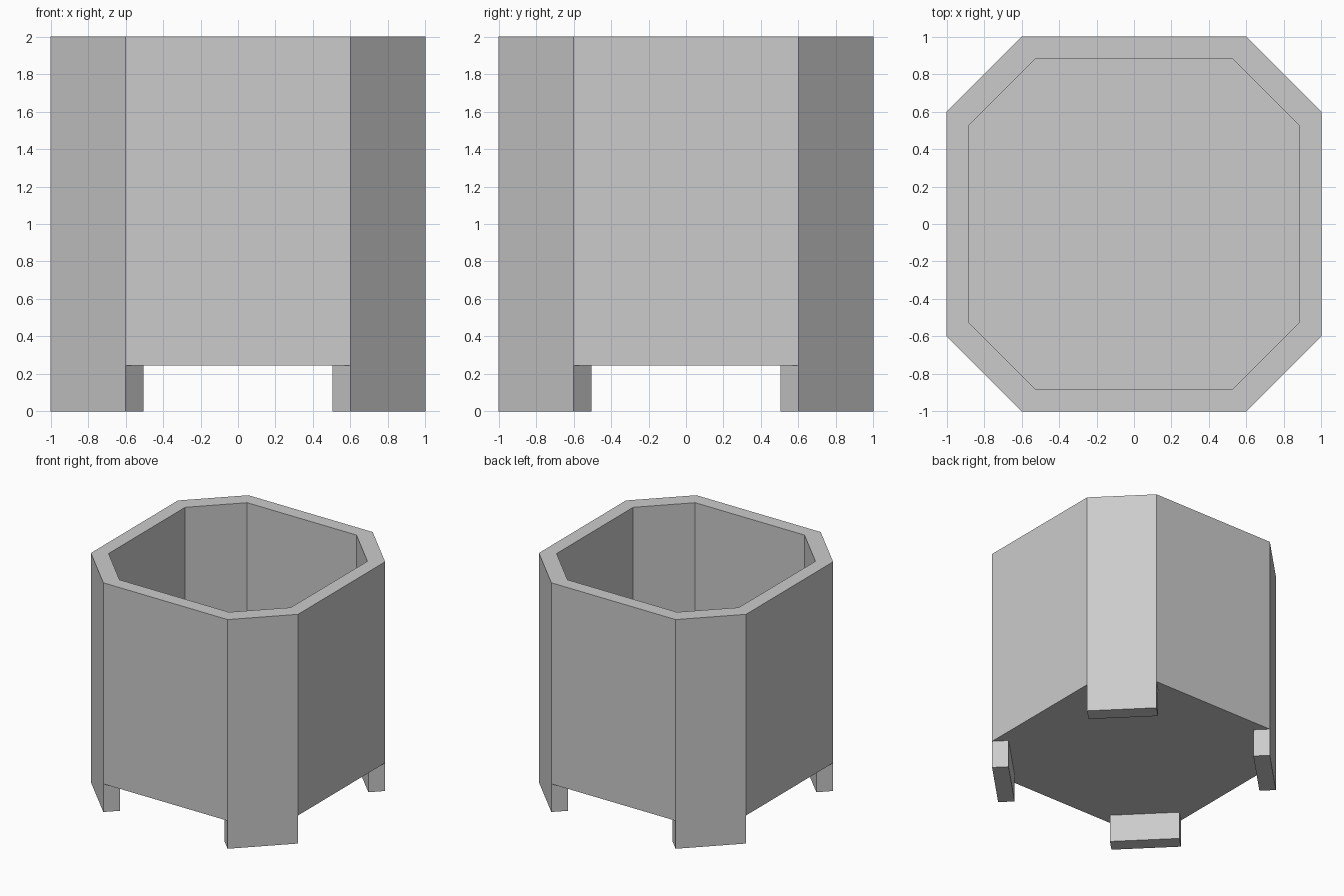
import bpy, bmesh

if "Cube" in bpy.data.objects:
    bpy.data.objects.remove(bpy.data.objects["Cube"])

A, B = 1.0, 0.6            # half width, half length of the straight sides
BOTTOM, TOP, FLOOR = 0.245, 2.0, 0.36
INNER = 0.88               # inner outline relative to the outer one
FOOT = 0.095               # foot depth along x and y


def finish(bm, name):
    bmesh.ops.recalc_face_normals(bm, faces=bm.faces)
    mesh = bpy.data.meshes.new(name)
    bm.to_mesh(mesh)
    bm.free()
    obj = bpy.data.objects.new(name, mesh)
    bpy.context.collection.objects.link(obj)
    return obj


def octagon(bm, scale, z):
    pts = [(B, -A), (A, -B), (A, B), (B, A), (-B, A), (-A, B), (-A, -B), (-B, -A)]
    return [bm.verts.new((x * scale, y * scale, z)) for x, y in pts]


# Hollow tub: underside, outer wall, rim, inner wall and inside floor
bm = bmesh.new()
rings = [octagon(bm, s, z) for s, z in
         ((1, BOTTOM), (1, TOP), (INNER, TOP), (INNER, FLOOR))]
bm.faces.new(rings[0])
bm.faces.new(rings[-1])
for low, high in zip(rings, rings[1:]):
    for i in range(8):
        j = (i + 1) % 8
        bm.faces.new((low[i], low[j], high[j], high[i]))
finish(bm, "planter_tub")

# Four slab feet continuing the corner faces down to the ground
for side, sx in (("right", 1), ("left", -1)):
    for end, sy in (("front", -1), ("back", 1)):
        bm = bmesh.new()
        outline = [(B, A), (A, B), (A - FOOT, B - FOOT), (B - FOOT, A - FOOT)]
        base = bm.faces.new([bm.verts.new((x * sx, y * sy, 0)) for x, y in outline])
        ext = bmesh.ops.extrude_face_region(bm, geom=[base], use_keep_orig=True)
        top = [v for v in ext["geom"] if isinstance(v, bmesh.types.BMVert)]
        bmesh.ops.translate(bm, verts=top, vec=(0, 0, BOTTOM))
        finish(bm, f"{end}_{side}_foot")
